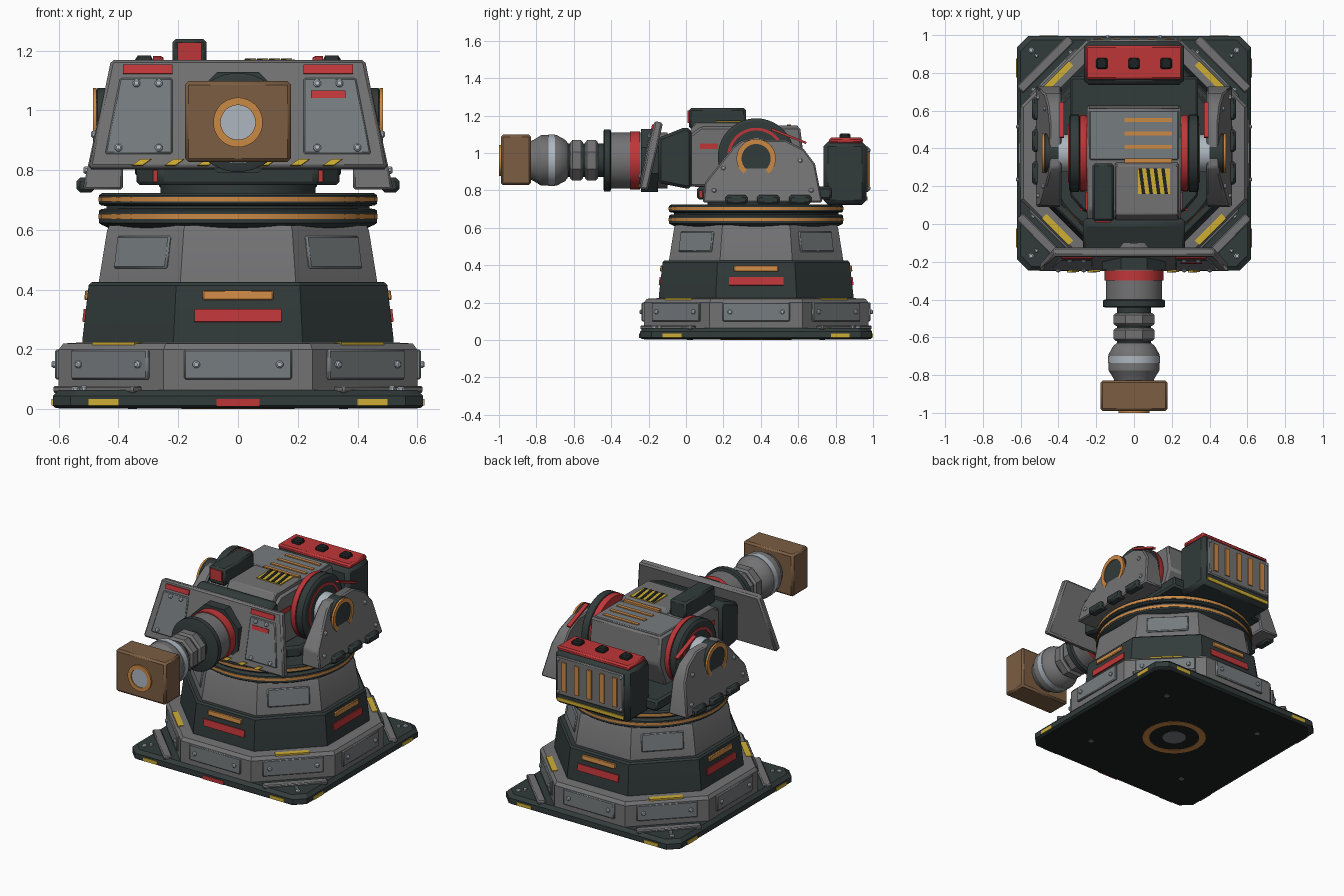
import bpy, bmesh
from math import pi, cos, sin, radians
from mathutils import Matrix, Vector

if "Cube" in bpy.data.objects:
    bpy.data.objects.remove(bpy.data.objects["Cube"])


def material(name, r, g, b):
    m = bpy.data.materials.new(name)
    m.use_nodes = True
    m.diffuse_color = (r, g, b, 1)
    m.node_tree.nodes["Principled BSDF"].inputs["Base Color"].default_value = (r, g, b, 1)
    return m


GRAY = material("gray armour", .17, .17, .175)
STEEL = material("steel panel", .18, .20, .21)
DARK = material("dark armour", .032, .043, .043)
BLACK = material("black rubber", .013, .016, .016)
RED = material("red paint", .52, .037, .04)
ORANGE = material("orange copper", .6, .25, .06)
YELLOW = material("yellow paint", .62, .42, .035)
BROWN = material("brown block", .2, .11, .055)
LIGHT = material("bright metal", .42, .47, .52)

T, R, I = Matrix.Translation, Matrix.Rotation, Matrix.Identity(4)
CY = .375                      # centre of the base along y
AXIS_Y = R(pi / 2, 4, 'X')     # local z becomes -y
AXIS_X = R(pi / 2, 4, 'Y')     # local z becomes +x
MIRROR = {1: I, -1: Matrix.Scale(-1, 4, (1, 0, 0))}


def loft(name, mat, rings, m=I, bevel=0, closed=False):
    bm = bmesh.new()
    loops = [[bm.verts.new(m @ Vector(p)) for p in ring] for ring in rings]
    n = len(loops[0])
    pairs = list(zip(loops, loops[1:])) + ([(loops[-1], loops[0])] if closed else [])
    for a, b in pairs:
        for i in range(n):
            j = (i + 1) % n
            bm.faces.new((a[i], a[j], b[j], b[i]))
    if not closed:
        bm.faces.new(loops[0])
        bm.faces.new(loops[-1])
    bmesh.ops.recalc_face_normals(bm, faces=bm.faces)
    mesh = bpy.data.meshes.new(name)
    bm.to_mesh(mesh)
    bm.free()
    obj = bpy.data.objects.new(name, mesh)
    bpy.context.collection.objects.link(obj)
    mesh.materials.append(mat)
    if bevel:
        mod = obj.modifiers.new("edge", 'BEVEL')
        mod.width, mod.segments, mod.limit_method = bevel, 1, 'ANGLE'
    return obj


def box(name, mat, lo, hi, m=I, bevel=0):
    rings = [[(lo[0], lo[1], z), (hi[0], lo[1], z), (hi[0], hi[1], z), (lo[0], hi[1], z)]
             for z in (lo[2], hi[2])]
    return loft(name, mat, rings, m, bevel)


def prism(name, mat, pts, a, b, m=I, bevel=0, plane='xy'):
    put = {'xy': lambda u, v, w: (u, v, w), 'yz': lambda u, v, w: (w, u, v),
           'xz': lambda u, v, w: (u, w, v)}[plane]
    return loft(name, mat, [[put(u, v, w) for u, v in pts] for w in (a, b)], m, bevel)


def turned(name, mat, profile, m=I, n=40, closed=False, bevel=0):
    k = 1 / cos(pi / n) if n < 12 else 1      # low counts are sized across flats
    rings = [[(k * r * cos((2 * i + 1) * pi / n), k * r * sin((2 * i + 1) * pi / n), z)
              for i in range(n)] for r, z in profile]
    return loft(name, mat, rings, m, bevel, closed)


def ring(name, mat, r0, r1, a, b, m=I):
    return turned(name, mat, [(r0, a), (r1, a), (r1, b), (r0, b)], m, closed=True)


def bolt(m, r=.012):
    turned("bolt", LIGHT, [(r, -.01), (r, .005), (r * .6, .01)], m, 8)


def radial(angle, x=0, z=0, tilt=0):
    # local x points outward from the base axis
    return T((0, CY, 0)) @ R(angle, 4, 'Z') @ T((x, 0, z)) @ R(-tilt, 4, 'Y')


# Base plate with clipped corners
def clipped(r, c, z):
    q = [(r, c - r), (r, r - c), (r - c, r), (c - r, r), (-r, r - c), (-r, c - r), (c - r, -r), (r - c, -r)]
    return [(x, y + CY, z) for x, y in q]


loft("base_plate", DARK, [clipped(.61, .06, .004), clipped(.62, .06, .012),
                          clipped(.62, .06, .045), clipped(.6, .06, .065)])
loft("base_underside", BLACK, [clipped(.6, .06, .002), clipped(.6, .06, .006)])
ring("underside_ring", ORANGE, .15, .19, 0, .005, T((0, CY, 0)))
turned("underside_cap", STEEL, [(.07, 0), (.07, .005)], T((0, CY, 0)))

# Eight-sided tiers and turntable rings
C = T((0, CY, 0))
turned("lower_tier", GRAY, [(.6, .06), (.6, .2), (.585, .22), (.5, .225)], C, 8)
turned("middle_tier", DARK, [(.52, .215), (.52, .24), (.5, .415), (.49, .425), (.45, .426)], C, 8)
turned("upper_tier", GRAY, [(.467, .42), (.438, .6), (.43, .615)], C, 8)
turned("turntable", DARK, [(.42, .6), (.458, .618), (.466, .624), (.466, .664), (.458, .67), (.44, .672),
                           (.44, .68), (.458, .682), (.466, .688), (.466, .716), (.455, .724)], C, 64)
for z in (.645, .703):
    ring("turntable_stripe", ORANGE, .44, .469, z - .008, z + .008, C)
for k in range(8):
    a = k * pi / 4
    m = radial(a, .6, .15)
    box("lower_panel", STEEL, (-.01, -.18, -.05), (.012, .18, .05), m, .005)
    for s in (-1, 1):
        bolt(m @ T((.014, s * .14, 0)) @ AXIS_X)
    if k % 2:
        box("corner_rail", GRAY, (.64, -.19, .055), (.69, .19, .078), radial(a), .006)
        box("ledge_stripe", YELLOW, (.555, -.1, .215), (.59, .1, .225), radial(a))
        box("upper_panel", STEEL, (-.01, -.125, -.055), (.008, .125, .055), radial(a, .451, .525, .16), .006)
        bolt(radial(a, .77, .066), .014)
        bolt(radial(a, .73, .07), .01)
        turned("underside_bolt", STEEL, [(.015, 0), (.015, .005)], radial(a, .5), 8)
    else:
        m = radial(a, .51, .32, .113)
        box("tier_light", ORANGE, (-.01, -.118, .045), (.01, .118, .078), m, .004)
        box("tier_marking", RED, (-.01, -.145, -.028), (.008, .145, .015), m)
        for s in (-1, 1):
            box("base_stripe", YELLOW, (.6, s * .45 - .05, .012), (.624, s * .45 + .05, .034), radial(a))
box("base_front_mark", RED, (.6, -.072, .01), (.625, .072, .034), radial(-pi / 2))

# Turret platform
turned("pivot_hub", DARK, [(.26, .71), (.26, .78)], C)
prism("turret_floor", DARK, [(-.34, .15), (-.26, .06), (.26, .06), (.34, .15), (.34, .78), (-.34, .78)],
      .75, .82, bevel=.012)

# Breech housing
prism("housing", GRAY, [(0, .82), (0, 1.08), (.08, 1.14), (.61, 1.14), (.63, .97), (.56, .81)],
      -.25, .25, bevel=.012, plane='yz')
prism("front_housing", GRAY, [(.01, 1.1), (.05, 1.165), (.31, 1.165), (.33, 1.13)], -.1, .235, bevel=.006, plane='yz')
box("rear_deck", STEEL, (-.235, .34, 1.13), (.235, .6, 1.147), bevel=.005)
for i in range(4):
    y = .335 + i * .072
    box("deck_vent", ORANGE, (-.05, y - .011, 1.14), (.2, y + .011, 1.152 if i else 1.16))
box("hazard_plate", YELLOW, (.02, .16, 1.16), (.19, .295, 1.171))
for i in range(4):
    x = .03 + i * .04
    prism("hazard_bar", BLACK, [(x + .012, .16), (x + .03, .16), (x + .012, .295), (x - .006, .295)], 1.165, 1.174)
box("sight_box", DARK, (-.22, .015, 1.13), (-.105, .32, 1.24), bevel=.012)
box("sight_window", RED, (-.203, .008, 1.16), (-.122, .03, 1.228))

# Gun mantlet and barrel
prism("mantlet", DARK, [(-.15, .84), (-.15, 1.08), (.0, 1.14), (.03, 1.12), (.03, .81), (0, .81)],
      -.27, .27, bevel=.015, plane='yz')
B = T((0, 0, .96)) @ AXIS_Y
turned("sleeve", GRAY, [(.15, .1), (.15, .42)], B)
ring("sleeve_band", RED, .14, .156, .245, .3, B)
turned("sleeve_collar", DARK, [(.155, .4), (.166, .405), (.166, .437), (.155, .442)], B, 32)
turned("barrel_core", DARK, [(.09, .43), (.09, .66)], B, 24)
for y in (.47, .55):
    turned("barrel_nut", GRAY, [(.095, y), (.108, y + .012), (.108, y + .058), (.095, y + .07)], B, 8)
turned("barrel_bulb", GRAY, [(.09, .63), (.11, .645), (.135, .69), (.135, .775), (.11, .815), (.1, .84)], B)
ring("bulb_band", LIGHT, .12, .138, .7, .735, B)
box("muzzle_block", BROWN, (-.178, -.99, .828), (.178, -.828, 1.098), bevel=.012)
ring("muzzle_ring", ORANGE, .058, .083, .98, 1.0, B)
turned("muzzle_lens", LIGHT, [(.06, .98), (.06, .994)], B)

# Sloped front shield
S = T((0, -.185, .985)) @ R(-.22, 4, 'X')
prism("shield", GRAY, [(-.425, .185), (.425, .185), (.5, -.185), (-.5, -.185)], -.025, .022, S, .01, 'xz')
turned("shield_collar", DARK, [(.168, .15), (.168, .24)], B, 8)
for s in (-1, 1):
    M = S @ MIRROR[s]
    prism("shield_panel", STEEL, [(.22, .12), (.395, .12), (.445, -.14), (.22, -.14)], -.033, -.02, M, .005, 'xz')
    box("shield_marking", RED, (.22, -.033, .135), (.385, -.02, .165), M)
    for x, z in ((.265, .1), (.34, .1), (.265, -.12), (.4, -.12)):
        bolt(M @ T((x, -.034, z)) @ AXIS_Y)
    for x in (.1, .21, .32):
        x *= s
        prism("shield_hazard", YELLOW, [(x - .035, -.18), (x, -.18), (x + .03, -.158), (x - .005, -.158)],
              -.034, -.02, S, plane='xz')
box("shield_label", RED, (.245, -.038, .05), (.36, -.02, .075), S)

# Side wheels, trunnion brackets and clamps
SLOPE = .22
for s in (-1, 1):
    M = MIRROR[s]
    W = M @ T((0, CY, .98)) @ AXIS_X
    turned("wheel_flange", RED, [(.198, .25), (.203, .26), (.203, .285)], W, 48)
    turned("wheel", DARK, [(.19, .285), (.205, .292), (.205, .335), (.19, .345)], W, 48)
    ring("wheel_face_ring", RED, .14, .155, .34, .349, W)
    turned("wheel_axle", LIGHT, [(.1, .34), (.1, .4)], W, 32)
    bracket = prism("bracket", GRAY, [(.09, .735), (.1, .84), (.25, 1.03), (.3, 1.07), (.53, 1.07),
                                      (.63, 1.02), (.69, .94), (.73, .735)], .385, .52, plane='yz', bevel=.008, m=M)
    for v in bracket.data.vertices:      # outer face leans inward
        if abs(v.co.x) > .5:
            v.co.x -= s * (v.co.z - .735) * SLOPE
    turned("trunnion", DARK, [(.105, .4), (.105, .47), (.09, .48)], W @ T((.01, 0, 0)), 32)
    arc = [(r * cos(t), r * sin(t)) for r, order in ((.105, 1), (.078, -1))
           for t in [radians(-50 + 14 * i) for i in range(21)][::order]]
    prism("trunnion_arc", ORANGE, [(CY + u, .97 + v) for u, v in arc], .474, .486, M, plane='yz')
    for y, z in ((.15, .8), (.67, .8), (.2, .92), (.61, .96)):
        bolt(M @ T((.522 - (z - .735) * SLOPE, y, z)) @ AXIS_X)
    for y in (.27, .44, .61):
        box("clamp", DARK, (.48, y - .06, .725), (.54, y + .06, .775), M, .012)
    box("housing_marking", RED, (.24, .075, 1.02), (.256, .17, 1.05), M)
    box("floor_light", RED, (.26, .1, .76), (.285, .13, .8), M @ T((0, -.03, 0)))
    box("bracket_flag", RED, (.37, -.1, -.006), (.395, .1, .006), M @ T((0, .55, 1.09)) @ R(-.38, 4, 'X'))

# Rear power pack
box("rear_pack", DARK, (-.265, .735, .722), (.265, .965, 1.06), bevel=.025)
box("pack_lid", RED, (-.255, .765, 1.05), (.255, .945, 1.082), bevel=.01)
box("pack_panel", GRAY, (-.235, .95, .79), (.235, .976, 1.035), bevel=.006)
box("pack_stripe", YELLOW, (-.235, .955, .745), (.235, .971, .768))
for i in range(5):
    x = (i - 2) * .09
    box("pack_vent", ORANGE, (x - .016, .96, .82), (x + .016, .983, 1.005))
for x in (-.17, 0, .17):
    box("pack_knob", BLACK, (x - .03, .82, 1.07), (x + .03, .88, 1.105), bevel=.008)
for s in (-1, 1):
    for z in (.81, 1.015):
        bolt(T((s * .222, .976, z)) @ R(-pi / 2, 4, 'X'), .01)

# Smooth round parts while keeping corners crisp
bpy.ops.object.select_all(action='DESELECT')
for obj in bpy.context.collection.objects:
    if obj.type == 'MESH':
        obj.select_set(True)
        bpy.context.view_layer.objects.active = obj
bpy.ops.object.shade_smooth_by_angle(angle=radians(30))
